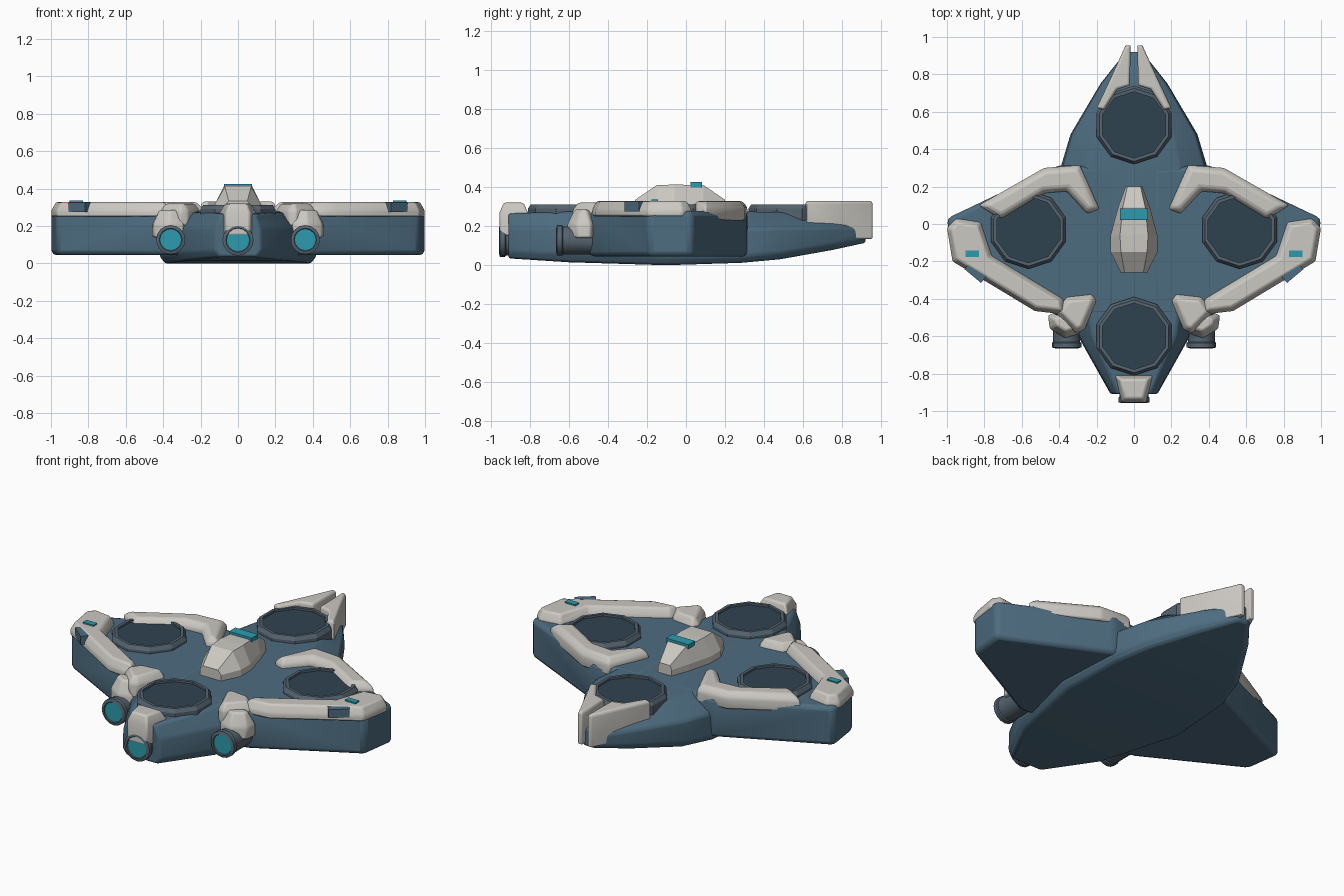
import bpy, bmesh, math
from mathutils import Vector, Matrix

if "Cube" in bpy.data.objects:
    bpy.data.objects.remove(bpy.data.objects["Cube"])


def mat(name, rgb):
    m = bpy.data.materials.new(name)
    m.diffuse_color = (*rgb, 1)
    m.use_nodes = True
    m.node_tree.nodes["Principled BSDF"].inputs["Base Color"].default_value = m.diffuse_color
    return m


BLUE = mat("blue", (0.075, 0.15, 0.215))
WHITE = mat("white", (0.60, 0.58, 0.54))
TEAL = mat("teal", (0.025, 0.33, 0.42))
DARK = mat("dark", (0.028, 0.055, 0.08))
GREY = mat("grey", (0.09, 0.125, 0.16))


def finish(name, bm, mats, bevel=0.0, mirror=False, segs=2):
    bmesh.ops.recalc_face_normals(bm, faces=bm.faces[:])
    me = bpy.data.meshes.new(name)
    bm.to_mesh(me)
    bm.free()
    for m in mats:
        me.materials.append(m)
    ob = bpy.data.objects.new(name, me)
    bpy.context.collection.objects.link(ob)
    bpy.ops.object.select_all(action='DESELECT')
    ob.select_set(True)
    bpy.context.view_layer.objects.active = ob
    if bevel:
        bpy.ops.object.shade_smooth_by_angle(angle=math.radians(40))
        b = ob.modifiers.new("bevel", 'BEVEL')
        b.width, b.segments = bevel, segs
        b.limit_method, b.angle_limit = 'ANGLE', math.radians(25)
    if mirror:
        mm = ob.modifiers.new("mirror", 'MIRROR')
        mm.use_mirror_merge = False
    return ob


def plate(name, pts, z0, z1, material, chamfer=0.0, drop=0.0, bevel=0.01, mirror=True):
    """Plan outline extruded upward, with an optional sloped rim on top."""
    bm = bmesh.new()
    h = z1 - drop
    lo = [bm.verts.new((x, y, z0)) for x, y in pts]
    hi = [bm.verts.new((x, y, h)) for x, y in pts]
    n = len(pts)
    bm.faces.new(lo)
    top = bm.faces.new(hi)
    for i in range(n):
        j = (i + 1) % n
        bm.faces.new((lo[i], lo[j], hi[j], hi[i]))
    bmesh.ops.recalc_face_normals(bm, faces=bm.faces[:])
    if chamfer:
        bmesh.ops.inset_region(bm, faces=[top], thickness=chamfer, use_even_offset=True)
        for v in top.verts:
            v.co.z = z1
    return finish(name, bm, [material], bevel, mirror)


def loft(name, rings, material, bevel=0.0):
    """Skin closed cross-sections given as lists of points."""
    bm = bmesh.new()
    vs = [[bm.verts.new(p) for p in r] for r in rings]
    n = len(vs[0])
    for a, b in zip(vs, vs[1:]):
        for i in range(n):
            j = (i + 1) % n
            bm.faces.new((a[i], a[j], b[j], b[i]))
    bm.faces.new(vs[0])
    bm.faces.new(vs[-1])
    return finish(name, bm, [material], bevel)


# central hull: y, bottom/side/top half widths, bottom/side/top heights
sections = [(-0.91, .10, .125, .09, .035, .07, .265),
            (-0.60, .27, .30, .22, .015, .06, .275),
            (-0.10, .39, .42, .30, .000, .04, .275),
            (0.28, .37, .40, .25, .012, .045, .275),
            (0.48, .31, .34, .21, .030, .065, .272),
            (0.75, .15, .18, .07, .078, .11, .25),
            (0.92, .03, .045, .02, .115, .135, .22)]
loft("central_hull",
     [[(-wb, y, zb), (wb, y, zb), (ws, y, zs), (ws * .97, y, zs + (zt - zs) * .6), (wt, y, zt),
       (-wt, y, zt), (-ws * .97, y, zs + (zt - zs) * .6), (-ws, y, zs)]
      for y, wb, ws, wt, zb, zs, zt in sections], BLUE, 0.012)

# wing slabs
plate("wing", [(.1, .30), (.40, .315), (1.0, .03), (.97, -.19), (.40, -.495), (.1, -.49)],
      .045, .277, BLUE, bevel=0.025)

# white armour plates on the wings
plate("rear_wing_armour",
      [(.83, .10), (.48, .30), (.29, .315), (.185, .08), (.25, .055), (.36, .175),
       (.48, .165), (.71, .025)], .23, .328, WHITE, .025, .03, .012)
plate("front_wing_armour",
      [(.95, .03), (.82, .01), (.76, -.17), (.38, -.40), (.36, -.485), (.53, -.465),
       (.97, -.20), (1.0, -.02)], .25, .328, WHITE, .024, .045, .01)
plate("shoulder_armour",
      [(.36, -.39), (.225, -.375), (.20, -.41), (.265, -.565), (.31, -.585), (.42, -.47)],
      .2, .32, WHITE, .025, .04, .01)
plate("thruster_cover",
      [(.29, -.50), (.29, -.585), (.37, -.61), (.45, -.56), (.46, -.49), (.40, -.46)],
      .14, .285, WHITE, .035, .075, .01)

# tail fins and front cap
plate("tail_fin",
      [(.018, .955), (.045, .955), (.12, .79), (.20, .62), (.16, .61), (.09, .72), (.022, .74)],
      .135, .33, WHITE, .008, .012, .006)
plate("front_cap", [(-.10, -.81), (.10, -.81), (.065, -.955), (-.065, -.955)],
      .15, .32, WHITE, .022, .05, .01, False)


# round hatches with raised rim and dark inset
def hatch(name, x, y, mirror=False):
    n, prof = 10, [(.21, .20), (.21, .29), (.195, .312), (.177, .312), (.177, .30)]
    bm = bmesh.new()
    rings = [[bm.verts.new((x + r * math.cos(math.tau * (i + .5) / n),
                            y + r * math.sin(math.tau * (i + .5) / n), z)) for i in range(n)]
             for r, z in prof]
    for a, b in zip(rings, rings[1:]):
        for i in range(n):
            j = (i + 1) % n
            bm.faces.new((a[i], a[j], b[j], b[i]))
    bm.faces.new(rings[0])
    bm.faces.new(rings[-1]).material_index = 1
    finish(name, bm, [GREY, DARK], 0, mirror)


hatch("front_hatch", 0, -.60)
hatch("rear_hatch", 0, .53)
hatch("wing_hatch", .565, -.03, True)

# cockpit: y, base half width, top half width, top height
loft("cockpit",
     [[(-w, y, .26), (w, y, .26), (w, y, zs), (t, y, zt), (-t, y, zt), (-w, y, zs)]
      for y, w, t, zs, zt in [(-.26, .07, .05, .31, .335), (-.15, .125, .07, .315, .41),
                              (-.06, .125, .075, .315, .413), (.09, .085, .06, .315, .41),
                              (.20, .045, .035, .31, .335)]], WHITE)


def box(name, c, s, material, rot=0, mirror=False, bevel=0.0):
    bm = bmesh.new()
    bmesh.ops.create_cube(bm, size=1, matrix=Matrix.Translation(c) @ Matrix.Rotation(rot, 4, 'Z')
                          @ Matrix.Diagonal((*s, 1)))
    finish(name, bm, [material], bevel, mirror)


box("cockpit_light", (0, .052, .412), (.15, .06, .026), TEAL)
box("wing_light", (.865, -.16, .322), (.07, .035, .028), TEAL, 0, True)
box("wing_block", (.83, -.24, .30), (.115, .10, .05), BLUE, math.radians(40), True)


# thrusters: turned profile along -y with a glowing face
def thruster(name, x, z, y0, y1, r, mirror=False):
    n = 16
    prof = [(r * .92, y0), (r * .92, y1 + .035), (r, y1 + .03), (r, y1 + .005),
            (r * .78, y1), (r * .74, y1 + .005)]
    bm = bmesh.new()
    rings = [[bm.verts.new((x + q * math.cos(math.tau * i / n), y,
                            z + q * math.sin(math.tau * i / n))) for i in range(n)]
             for q, y in prof]
    for a, b in zip(rings, rings[1:]):
        for i in range(n):
            j = (i + 1) % n
            bm.faces.new((a[i], a[j], b[j], b[i]))
    bm.faces.new(rings[0])
    bm.faces.new(rings[-1]).material_index = 1
    finish(name, bm, [GREY, TEAL], 0, mirror)
    bpy.ops.object.shade_smooth_by_angle(angle=math.radians(35))


thruster("side_thruster", .36, .127, -.42, -.665, .078, True)
thruster("front_thruster", 0, .125, -.86, -.958, .083)
